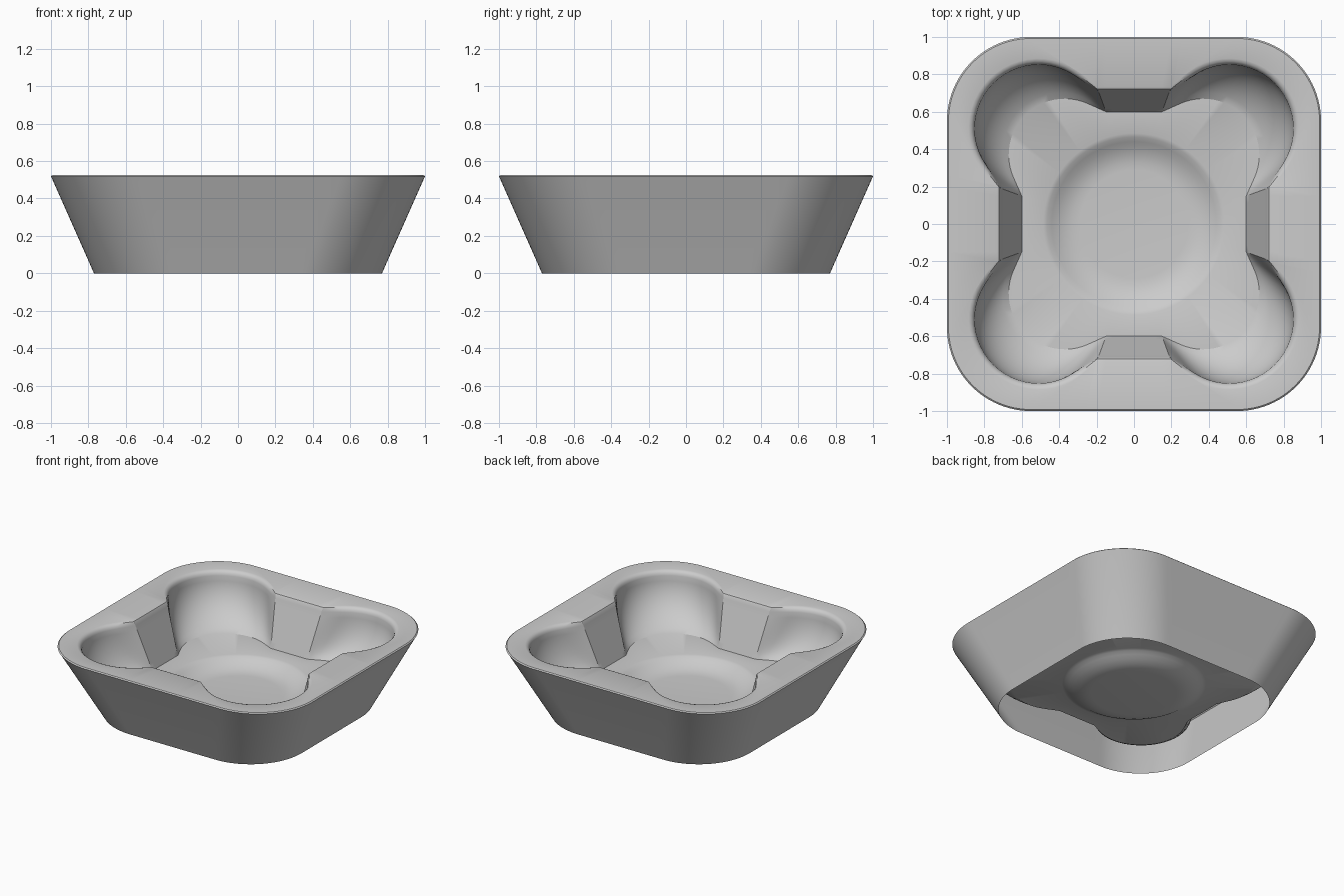
import bpy, bmesh
from math import sin, cos, pi, atan2, acos, hypot, radians

if "Cube" in bpy.data.objects:
    bpy.data.objects.remove(bpy.data.objects["Cube"])

ARC, LINE, TAB = 24, 6, 4


def ring(c, r, d, w, z):
    """Four corner arcs (centre c, radius r) joined by straight sides at distance d, half width w."""
    vx, vy = d - c, w - c
    a0 = atan2(vy, vx) + acos(min(1, r / hypot(vx, vy)))
    a1 = pi / 2 - a0
    tx, ty = c + r * cos(a0), c + r * sin(a0)
    quad = [(d, w * i / TAB) for i in range(TAB)]
    side = [(d + (tx - d) * i / LINE, w + (ty - w) * i / LINE) for i in range(LINE)]
    arc = [(c + r * cos(a0 + (a1 - a0) * i / ARC), c + r * sin(a0 + (a1 - a0) * i / ARC))
           for i in range(ARC + 1)]
    quad += side + arc + [(y, x) for x, y in reversed(side)]
    quad += [(w * i / TAB, d) for i in range(TAB - 1, 0, -1)]
    pts = []
    for k in range(4):
        for x, y in quad:
            for _ in range(k):
                x, y = -y, x
            pts.append((x, y, z))
    return pts


def lerp(a, b, t):
    return a + (b - a) * t


# Outer wall, open underneath, up to the flat rim
rings = [ring(0.35, 0.42, 0.77, 0.15, 0),
         ring(0.547, 0.45, 0.997, 0.19, 0.512),
         ring(0.55, 0.45, 1.0, 0.2, 0.518),
         ring(0.55, 0.442, 0.992, 0.2, 0.525)]

# Rolled inner lip
rings += [ring(0.51, 0.375, 0.735, 0.20, 0.525),
          ring(0.51, 0.36, 0.722, 0.197, 0.52),
          ring(0.51, 0.348, 0.715, 0.194, 0.508),
          ring(0.51, 0.342, 0.71, 0.19, 0.49)]

# Four-lobed cavity: concave lobes, flat sloping side tabs
end = radians(62)
N = 10
FLOOR = 0.17
for i in range(1, N + 1):
    a = end * i / N
    h = (1 - cos(a)) / (1 - cos(end))
    v = sin(a) / sin(end)
    rings.append(ring(lerp(0.51, 0.37, h), lerp(0.342, 0.30, h),
                      lerp(0.71, 0.60, v), lerp(0.19, 0.15, v), lerp(0.49, FLOOR, v)))

# Round dish sunk in the floor
angles = [atan2(y, x) for x, y, z in rings[-1]]
for r, z in ((0.485, FLOOR), (0.465, 0.163), (0.44, 0.148), (0.41, 0.13),
             (0.37, 0.113), (0.33, 0.103), (0.29, 0.1)):
    rings.append([(r * cos(a), r * sin(a), z) for a in angles])

# Skin the rings into one sheet
bm = bmesh.new()
rows = [[bm.verts.new(p) for p in pts] for pts in rings]
n = len(rows[0])
for lo, hi in zip(rows, rows[1:]):
    for i in range(n):
        j = (i + 1) % n
        bm.faces.new((lo[i], lo[j], hi[j], hi[i]))
bm.faces.new(rows[-1])

mesh = bpy.data.meshes.new("lobed_tray")
bm.to_mesh(mesh)
bm.free()
tray = bpy.data.objects.new("lobed_tray", mesh)
bpy.context.collection.objects.link(tray)
bpy.context.view_layer.objects.active = tray
tray.select_set(True)
bpy.ops.object.shade_smooth_by_angle(angle=radians(28))
